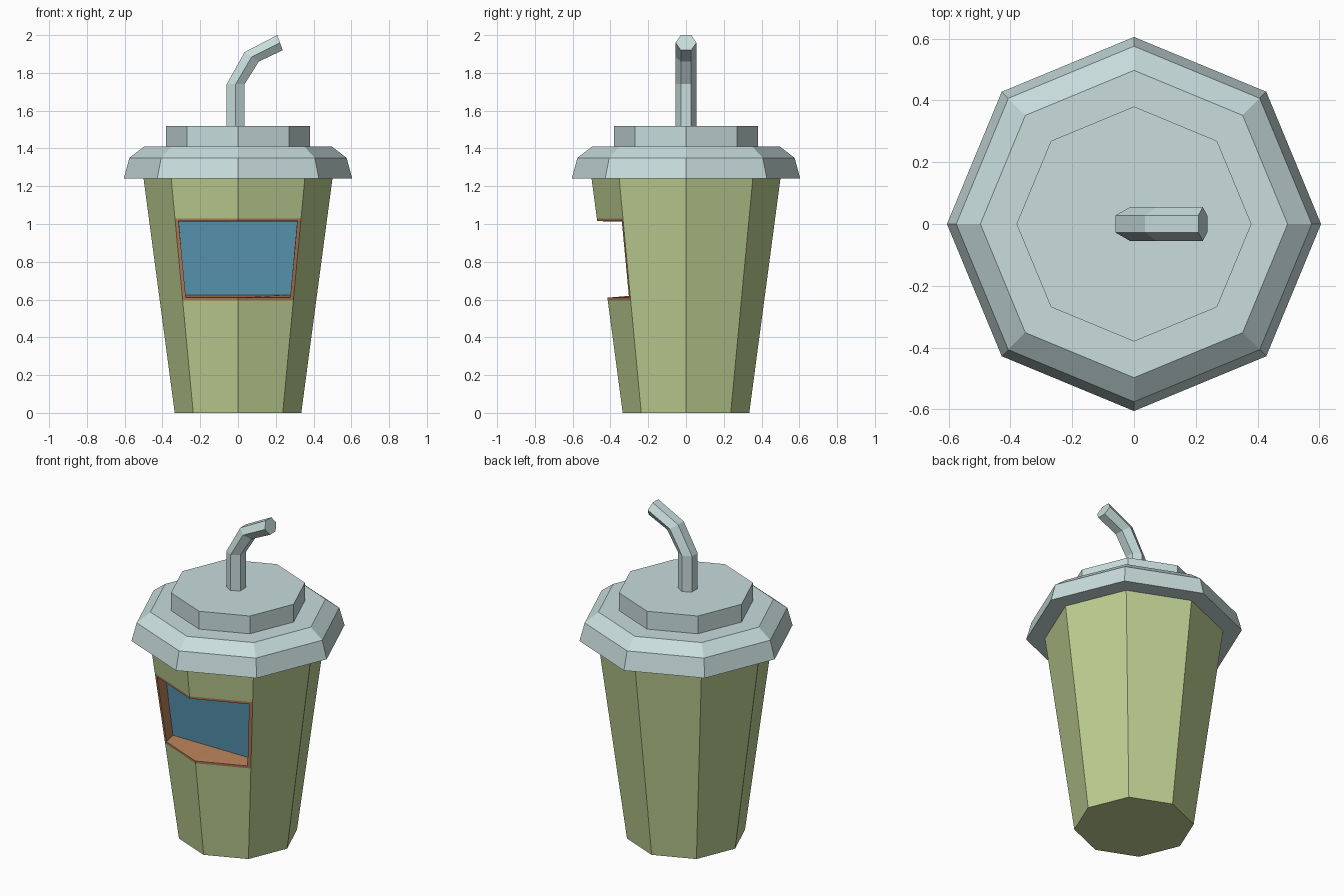
import bpy, bmesh, math

if "Cube" in bpy.data.objects:
    bpy.data.objects.remove(bpy.data.objects["Cube"])

def lin(c):
    c /= 255
    return c / 12.92 if c <= 0.04045 else ((c + 0.055) / 1.055) ** 2.4

def material(name, r, g, b):
    m = bpy.data.materials.new(name)
    m.diffuse_color = (lin(r), lin(g), lin(b), 1)
    m.use_nodes = True
    m.node_tree.nodes["Principled BSDF"].inputs["Base Color"].default_value = m.diffuse_color
    return m

GREEN = material("cup_green", 190, 207, 146)
PALE = material("lid_pale_blue", 200, 221, 220)
BROWN = material("frame_brown", 180, 127, 88)
BLUE = material("window_blue", 88, 149, 177)

def finish(bm, name, mats):
    bmesh.ops.recalc_face_normals(bm, faces=bm.faces)
    me = bpy.data.meshes.new(name)
    bm.to_mesh(me)
    bm.free()
    for m in mats:
        me.materials.append(m)
    ob = bpy.data.objects.new(name, me)
    bpy.context.collection.objects.link(ob)
    return ob

def ring(bm, r, z, n=8):
    return [bm.verts.new((r * math.cos(k * math.tau / n), r * math.sin(k * math.tau / n), z))
            for k in range(n)]

def bridge(bm, a, b, closed=True, skip=(), mat=0):
    n = len(a)
    for k in range(n if closed else n - 1):
        if k not in skip:
            j = (k + 1) % n
            bm.faces.new((a[k], a[j], b[j], b[k])).material_index = mat

def cup_radius(z):
    return 0.335 + 0.165 * z / 1.24

# Cup: eight-sided taper, the two front faces of the middle band opened for the window
bm = bmesh.new()
levels = [0, 0.595, 1.03, 1.24]
rings = [ring(bm, cup_radius(z), z) for z in levels]
bm.faces.new(rings[0])
for i in range(3):
    bridge(bm, rings[i], rings[i + 1], skip=(5, 6) if i == 1 else ())

# Window frame: thin rim on the cup surface, then walls back to a flat pane
def loop(zb, zt, inset):
    pts = []
    for z, order in ((zb, (-1, 0, 1)), (zt, (1, 0, -1))):
        r = cup_radius(z)
        c = r * math.sqrt(0.5)
        for s in order:
            x = s * (c - inset)
            # stay on the face plane between the corner and the front edge
            y = -r + abs(x) * (r - c) / c
            pts.append(bm.verts.new((x, y, z)))
    return pts

outer = rings[1][5:8] + rings[2][5:8][::-1]
inner = loop(0.61, 1.015, 0.018)
back = [bm.verts.new((x, y, z)) for x, y, z in
        ((-0.28, -0.235, 0.625), (0, -0.235, 0.625), (0.28, -0.235, 0.625),
         (0.313, -0.262, 1.012), (0, -0.262, 1.012), (-0.313, -0.262, 1.012))]
bridge(bm, outer, inner, mat=1)
bridge(bm, inner, back, mat=1)
bm.faces.new(back).material_index = 2
finish(bm, "cup", [GREEN, BROWN, BLUE])

# Lid: stepped eight-sided profile
bm = bmesh.new()
profile = [(0.495, 1.24), (0.605, 1.24), (0.575, 1.35), (0.497, 1.41),
           (0.38, 1.41), (0.38, 1.52)]
rings = [ring(bm, r, z) for r, z in profile]
for a, b in zip(rings, rings[1:]):
    bridge(bm, a, b)
bm.faces.new(rings[-1])
finish(bm, "lid", [PALE])

# Straw: six-sided tube, each section given by its left and right edge in x, z
bm = bmesh.new()
sections = [((-0.06, 1.52), (0.035, 1.52)), ((-0.06, 1.74), (0.035, 1.74)),
            ((0.035, 1.91), (0.11, 1.86)), ((0.208, 2.0), (0.237, 1.92))]
rings = []
for (x0, z0), (x1, z1) in sections:
    vs = []
    for k in range(6):
        a = k * math.pi / 3
        t = 0.5 + 0.5 * math.sin(a) / math.sin(math.pi / 3)
        vs.append(bm.verts.new((x0 + (x1 - x0) * t, 0.055 * math.cos(a), z0 + (z1 - z0) * t)))
    rings.append(vs)
for a, b in zip(rings, rings[1:]):
    bridge(bm, a, b)
bm.faces.new(rings[-1])
finish(bm, "straw", [PALE])
